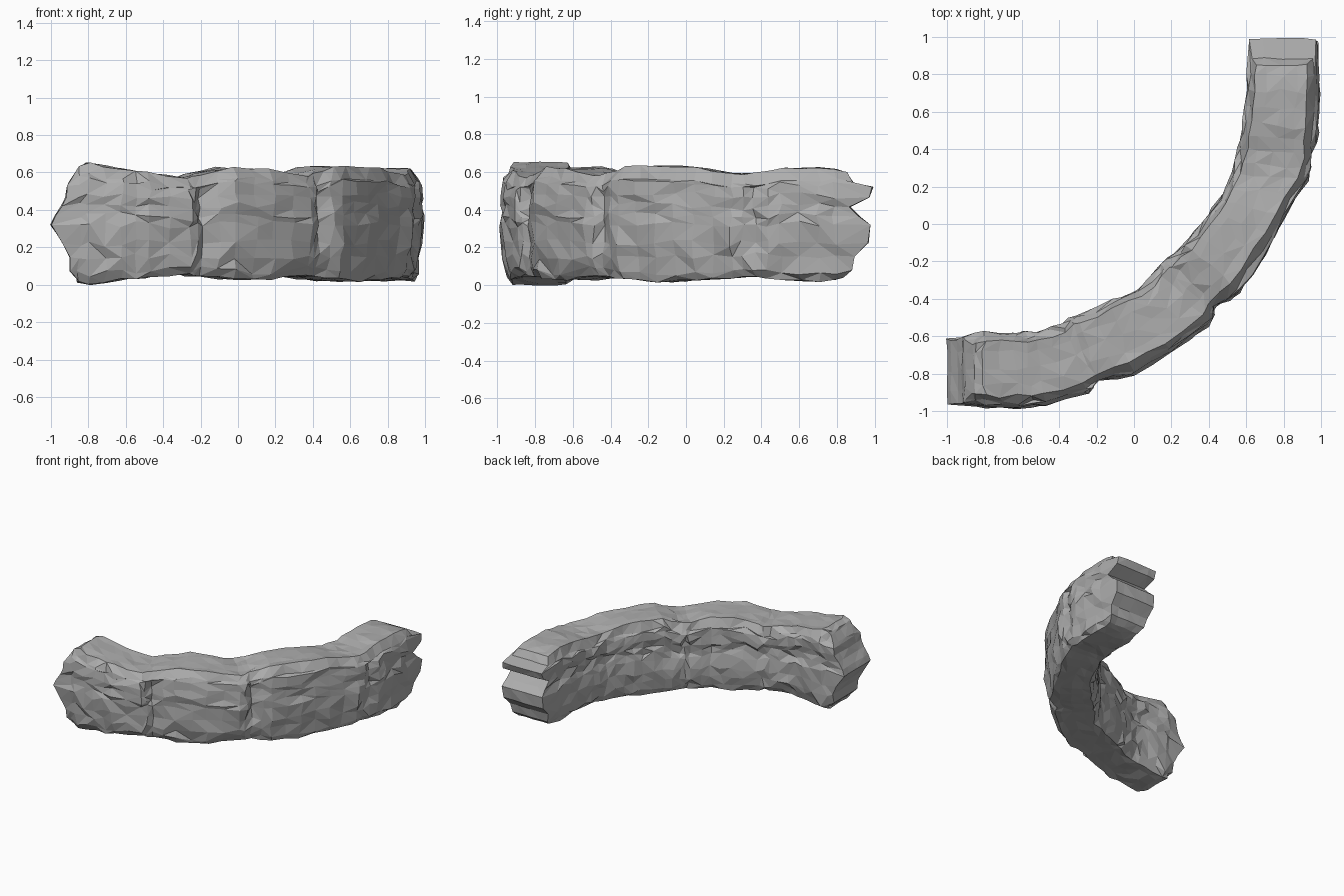
import bpy, bmesh, random
from mathutils import Vector

if "Cube" in bpy.data.objects:
    bpy.data.objects.remove(bpy.data.objects["Cube"])

random.seed(7)

stone = bpy.data.materials.new("grey stone")
stone.diffuse_color = (0.42, 0.42, 0.42, 1)
stone.use_nodes = True
stone.node_tree.nodes["Principled BSDF"].inputs["Base Color"].default_value = stone.diffuse_color

# Wall stations: outer x, y, inner x, y, bottom z, top z
STATIONS = [
    (-.90, -.965, -.90, -.60, .03, .61), (-.80, -.98, -.80, -.58, .00, .65),
    (-.62, -.985, -.64, -.585, .03, .62), (-.47, -.97, -.52, -.58, .04, .60),
    (-.25, -.905, -.38, -.53, .055, .57), (-.19, -.86, -.30, -.485, .05, .59),
    (.00, -.81, -.12, -.41, .03, .625), (.20, -.69, .02, -.35, .03, .62),
    (.40, -.54, .13, -.24, .05, .58), (.45, -.46, .18, -.19, .045, .59),
    (.57, -.37, .27, -.10, .03, .63), (.70, -.17, .38, .02, .02, .63),
    (.82, .04, .46, .13, .03, .62), (.93, .24, .53, .27, .04, .59),
    (.97, .36, .56, .40, .05, .59), (.985, .50, .585, .55, .03, .62),
    (.995, .70, .605, .72, .02, .625), (.985, .87, .61, .87, .04, .60)]

# Height rows with face insets and the layered ends
ROWS = [0, .07, .20, .33, .50, .58, .67, .76, .86, .90, 1]
OUTER = [.055, .03, .018, .008, 0, .003, .006, .006, .012, .028, .06]
INNER = [.055, .03, .012, .008, .012, .022, .02, .004, .006, .022, .045]
LEFT_END = [-.86, -.90, -.90, -.935, -1, -.98, -.945, -.92, -.91, -.90, -.86]
RIGHT_END = [.83, .88, .89, .965, .975, .92, .87, .97, .99, .885, .85]
COLUMNS = [0, .2, .5, .8, 1]
SEAMS = (10, 18, 28)

# Halve every span for smaller facets
path = []
for a, b in zip(STATIONS, STATIONS[1:]):
    path += [a, tuple((p + q) / 2 for p, q in zip(a, b))]
path.append(STATIONS[-1])
N, V, U = len(path) - 1, len(ROWS) - 1, len(COLUMNS) - 1


def wobble(r):
    return random.uniform(-r, r)


def rock_point(s, u, v):
    """Point on the wall at path index s, column u and height row v."""
    ox, oy, ix, iy, zb, zt = path[s]
    outer, inner = Vector((ox, oy, 0)), Vector((ix, iy, 0))
    across = (outer - inner).normalized()
    out_inset = OUTER[v]
    if s in SEAMS and 2 < v < 9:      # stepped crack between boulders
        out_inset += .03
    outer = outer - across * out_inset
    inner = inner + across * INNER[v]
    p = inner.lerp(outer, COLUMNS[u])
    p.z = zb + (zt - zb) * ROWS[v]
    if 0 < s < N:
        p += Vector((wobble(.013), wobble(.013), 0)) - across * 0.004
        p.z += wobble(.006 if v in (0, V) else .018)
    elif s == 0:
        p.x = LEFT_END[v] + wobble(.005)
    else:
        p.y = RIGHT_END[v] + wobble(.005)
    return p


bm = bmesh.new()
verts = {}


def vert(key):
    if key not in verts:
        verts[key] = bm.verts.new(rock_point(*key))
    return verts[key]


def skin(na, nb, key):
    """Cover one side of the wall with facets of alternating diagonals."""
    for a in range(na):
        for b in range(nb):
            q = [vert(key(a + i, b + j)) for i, j in ((0, 0), (1, 0), (1, 1), (0, 1))]
            k = random.randint(0, 1)
            q = q[k:] + q[:k]
            bm.faces.new((q[0], q[1], q[2]))
            bm.faces.new((q[0], q[2], q[3]))


for side in (0, U):                   # inner and outer face
    skin(N, V, lambda a, b: (a, side, b))
for side in (0, V):                   # underside and top
    skin(N, U, lambda a, b: (a, b, side))
for side in (0, N):                   # layered ends
    skin(U, V, lambda a, b: (side, a, b))

bmesh.ops.recalc_face_normals(bm, faces=bm.faces[:])
mesh = bpy.data.meshes.new("curved_rock_wall")
bm.to_mesh(mesh)
bm.free()
mesh.materials.append(stone)
wall = bpy.data.objects.new("curved_rock_wall", mesh)
bpy.context.collection.objects.link(wall)
